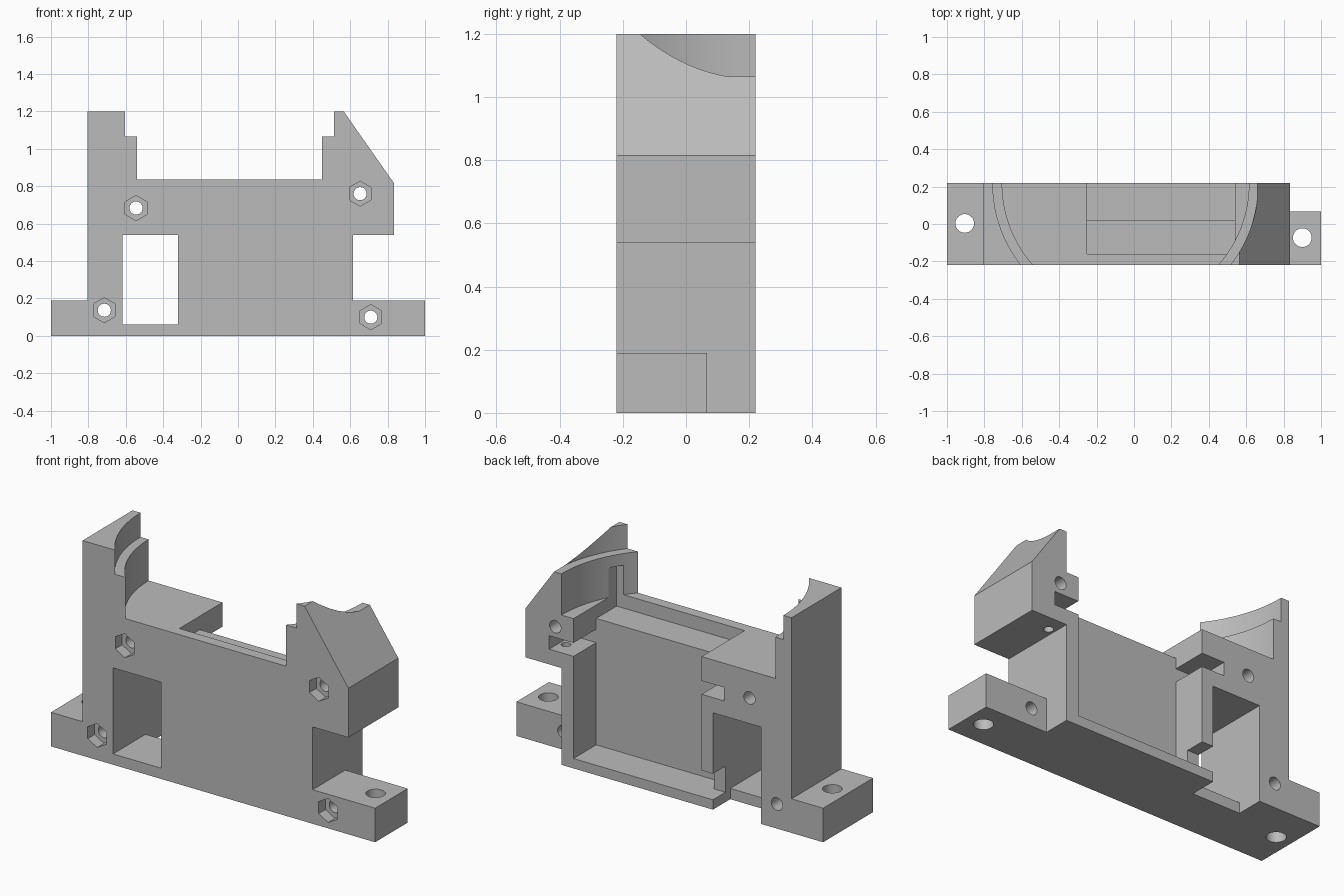
import bpy
import bmesh
import math
from mathutils import Matrix

cube = bpy.data.objects.get("Cube")
if cube:
    bpy.data.objects.remove(cube, do_unlink=True)

FRONT, BACK = -0.22, 0.22

grey = bpy.data.materials.new("plain_grey")
grey.use_nodes = True
colour = (0.5, 0.5, 0.5, 1)
grey.diffuse_color = colour
grey.node_tree.nodes["Principled BSDF"].inputs["Base Color"].default_value = colour


def make_object(name, bm):
    bmesh.ops.recalc_face_normals(bm, faces=bm.faces)
    mesh = bpy.data.meshes.new(name)
    bm.to_mesh(mesh)
    bm.free()
    mesh.materials.append(grey)
    obj = bpy.data.objects.new(name, mesh)
    bpy.context.collection.objects.link(obj)
    return obj


def extrude_profile(name, points, y0, y1):
    bm = bmesh.new()
    face = bm.faces.new([bm.verts.new((x, y0, z)) for x, z in points])
    out = bmesh.ops.extrude_face_region(bm, geom=[face])
    verts = [g for g in out["geom"] if isinstance(g, bmesh.types.BMVert)]
    bmesh.ops.translate(bm, vec=(0, y1 - y0, 0), verts=verts)
    return make_object(name, bm)


cutters = []


def cut_box(name, x, y, z):
    corners = [(x[0], z[0]), (x[1], z[0]), (x[1], z[1]), (x[0], z[1])]
    cutters.append(extrude_profile(name, corners, *y))


def cut_round(name, centre, radius, length, sides, along_y=False):
    bm = bmesh.new()
    bmesh.ops.create_cone(bm, cap_ends=True, segments=sides,
                          radius1=radius, radius2=radius, depth=length)
    if along_y:
        bmesh.ops.rotate(bm, verts=bm.verts, cent=(0, 0, 0),
                         matrix=Matrix.Rotation(math.pi / 2, 3, "X"))
    bmesh.ops.translate(bm, vec=centre, verts=bm.verts)
    cutters.append(make_object(name, bm))


# Bracket outline with feet, tower and sloped ear
outline = [(-1, 0), (1, 0), (1, 0.19), (0.615, 0.19), (0.615, 0.54),
           (0.835, 0.54), (0.835, 0.815), (0.565, 1.2), (-0.805, 1.2),
           (-0.805, 0.19), (-1, 0.19)]
bracket = extrude_profile("bracket", outline, FRONT, BACK)

# Stepped round seat between the tower and the ear
cut_round("seat_lower_cut", (-0.045, 0.217, 1.085), 0.66, 0.5, 128)
cut_round("seat_upper_cut", (-0.045, 0.217, 1.315), 0.71, 0.5, 128)

# Rear pocket, its wider open top, side slot and cable notch
cut_box("pocket_cut", (-0.25, 0.54), (0.02, 0.4), (0.055, 1))
cut_box("pocket_top_cut", (-0.25, 0.54), (-0.16, 0.4), (0.76, 1))
cut_box("flange_slot_cut", (-0.39, 0.69), (0.02, 0.4), (0.625, 0.70))
cut_box("cable_notch_cut", (-0.4, -0.2), (0.11, 0.4), (0.055, 0.2))

# Window through the plate, with a shallower sill, and the shorter foot
cut_box("window_cut", (-0.617, -0.32), (-0.4, 0.4), (0.06, 0.54))
cut_box("sill_cut", (-0.617, -0.32), (0.067, 0.4), (-0.1, 0.3))
cut_box("short_foot_cut", (0.615, 1.1), (0.067, 0.4), (-0.1, 0.25))

# Bolt holes with hexagonal nut recesses on the front
for x, z in [(-0.545, 0.683), (0.653, 0.76), (-0.715, 0.137), (0.71, 0.1)]:
    cut_round("bolt_hole_cut", (x, 0, z), 0.035, 1, 32, True)
    cut_round("nut_recess_cut", (x, FRONT, z), 0.067, 0.12, 6, True)

# Vertical mounting holes in the feet and pilot holes under the slot
for x, y in [(-0.905, 0.003), (0.9, -0.073)]:
    cut_round("foot_hole_cut", (x, y, 0.1), 0.05, 0.4, 32)
for x in (-0.36, 0.652):
    cut_round("pilot_hole_cut", (x, 0.127, 0.58), 0.025, 0.16, 24)

# Carve the bracket and discard the cutters
bpy.ops.object.select_all(action="DESELECT")
bpy.context.view_layer.objects.active = bracket
bracket.select_set(True)
for cutter in cutters:
    cutter.hide_render = True
    cut = bracket.modifiers.new(cutter.name, "BOOLEAN")
    cut.operation = "DIFFERENCE"
    cut.solver = "EXACT"
    cut.object = cutter
    bpy.ops.object.modifier_apply(modifier=cut.name)
for cutter in cutters:
    bpy.data.objects.remove(cutter, do_unlink=True)
bpy.ops.object.shade_smooth_by_angle(angle=math.radians(25))
